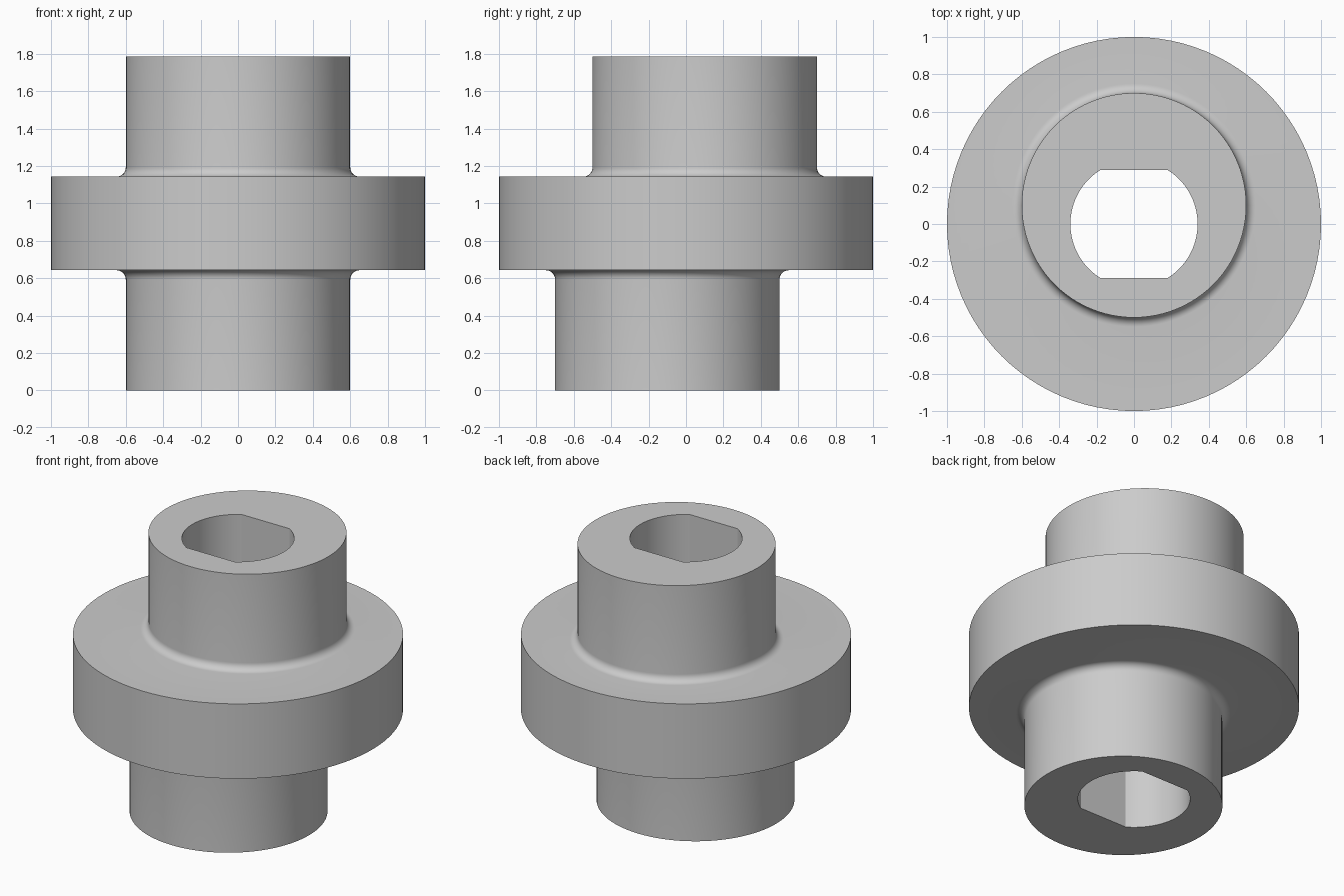
import bpy, bmesh
from math import sin, cos, pi, asin, sqrt, radians

cube = bpy.data.objects.get("Cube")
if cube:
    bpy.data.objects.remove(cube, do_unlink=True)

SEGS = 96
HEIGHT, FLANGE_LOW, FLANGE_TOP = 1.785, 0.643, 1.143
BOSS_R, FILLET, OFFSET = 0.6, 0.05, 0.1
BORE_R, BORE_FLAT = 0.34, 0.29

steel = bpy.data.materials.new("steel_grey")
steel.use_nodes = True
grey = (0.6, 0.6, 0.6, 1)
steel.diffuse_color = grey
steel.node_tree.nodes["Principled BSDF"].inputs["Base Color"].default_value = grey


def circle(r, z, cy=0):
    return [(r * cos(2 * pi * i / SEGS), cy + r * sin(2 * pi * i / SEGS), z)
            for i in range(SEGS)]


def bore(z):
    """Round hole with two parallel flats, exact at the four corners."""
    corner = asin(BORE_FLAT / BORE_R)
    half = sqrt(BORE_R ** 2 - BORE_FLAT ** 2)
    q = SEGS // 6
    right = [(BORE_R * cos(corner * i / q), BORE_R * sin(corner * i / q), z)
             for i in range(-q, q)]
    flat = [(half * (1 - 2 * i / q), BORE_FLAT, z) for i in range(q)]
    side = right + flat
    ring = side + [(-x, -y, z) for x, y, z in side]
    return ring[q:] + ring[:q]


def fillet(z_face, up, cy):
    """Rings of the concave blend, from the flange face to the boss wall."""
    angles = [pi / 2 * k / 8 for k in range(9)]
    return [circle(BOSS_R + FILLET * (1 - sin(a)),
                   z_face + up * FILLET * (1 - cos(a)), cy) for a in angles]


# Closed loop of rings: lower boss, flange, upper boss, then the bore
rings = [circle(BOSS_R, 0, -OFFSET)]
rings += fillet(FLANGE_LOW, -1, -OFFSET)[::-1]
rings += [circle(1, FLANGE_LOW), circle(1, FLANGE_TOP)]
rings += fillet(FLANGE_TOP, 1, OFFSET)
rings += [circle(BOSS_R, HEIGHT, OFFSET), bore(HEIGHT), bore(0)]

bm = bmesh.new()
loops = [[bm.verts.new(p) for p in ring] for ring in rings]
for a, b in zip(loops, loops[1:] + loops[:1]):
    for i in range(SEGS):
        j = (i + 1) % SEGS
        bm.faces.new((a[i], a[j], b[j], b[i]))
bmesh.ops.recalc_face_normals(bm, faces=bm.faces)

mesh = bpy.data.meshes.new("offset_hub")
bm.to_mesh(mesh)
bm.free()
mesh.materials.append(steel)
hub = bpy.data.objects.new("offset_hub", mesh)
bpy.context.collection.objects.link(hub)

# Smooth walls and blends, crisp rims
bpy.ops.object.select_all(action='DESELECT')
hub.select_set(True)
bpy.context.view_layer.objects.active = hub
bpy.ops.object.shade_smooth_by_angle(angle=radians(25))
